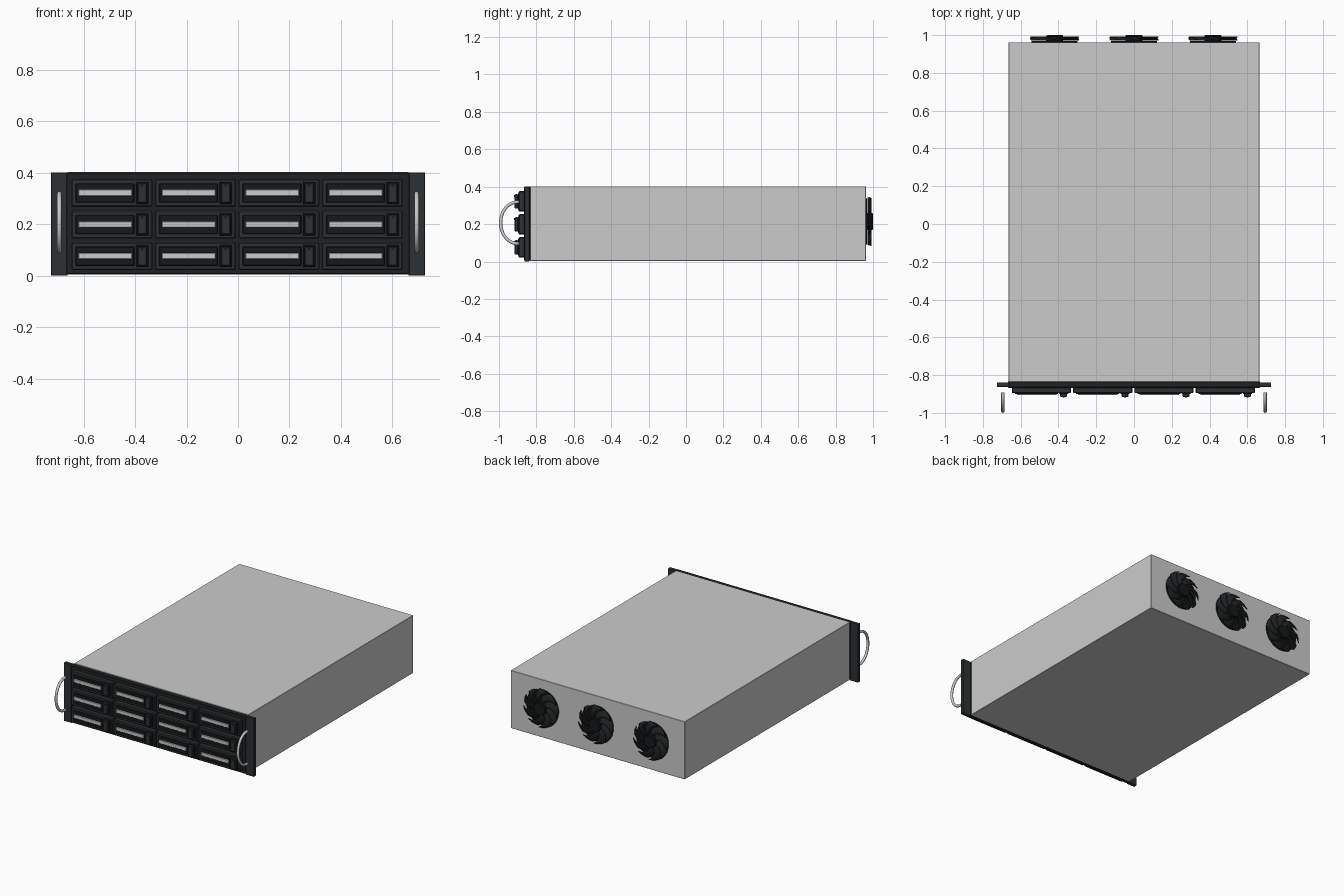
import bpy, bmesh, math
from mathutils import Vector

if "Cube" in bpy.data.objects:
    bpy.data.objects.remove(bpy.data.objects["Cube"])


def mat(name, r, g, b):
    m = bpy.data.materials.new(name)
    m.diffuse_color = (r, g, b, 1)
    m.use_nodes = True
    m.node_tree.nodes["Principled BSDF"].inputs["Base Color"].default_value = m.diffuse_color
    return m


BLACK = mat("black_plastic", 0.008, 0.009, 0.01)
DARK = mat("dark_metal", 0.025, 0.031, 0.033)
SHADOW = mat("charcoal", 0.013, 0.016, 0.017)


def make(name, bm, material=None, bevel=0.0):
    bmesh.ops.recalc_face_normals(bm, faces=bm.faces)
    me = bpy.data.meshes.new(name)
    bm.to_mesh(me)
    bm.free()
    ob = bpy.data.objects.new(name, me)
    bpy.context.collection.objects.link(ob)
    if material:
        me.materials.append(material)
    if bevel:
        b = ob.modifiers.new("bevel", 'BEVEL')
        b.width, b.segments = bevel, 1
    return ob


def smooth(ob):
    bpy.ops.object.select_all(action='DESELECT')
    ob.select_set(True)
    bpy.context.view_layer.objects.active = ob
    bpy.ops.object.shade_smooth_by_angle(angle=math.radians(35))


def box(name, x, y, z, material=None, bevel=0.0):
    bm = bmesh.new()
    bmesh.ops.create_cube(bm, size=1)
    for v in bm.verts:
        v.co = Vector([(a + b) / 2 + c * (b - a) for c, (a, b) in zip(v.co, (x, y, z))])
    return make(name, bm, material, bevel)


def cyl_y(name, x, z, r, y0, y1, material, segs=48, r1=None, bevel=0.0):
    ob_bm = bmesh.new()
    bmesh.ops.create_cone(ob_bm, cap_ends=True, segments=segs, radius1=r,
                          radius2=r if r1 is None else r1, depth=y1 - y0)
    for v in ob_bm.verts:
        v.co = Vector((x + v.co.x, (y0 + y1) / 2 + v.co.z, z - v.co.y))
    ob = make(name, ob_bm, material, bevel)
    smooth(ob)
    return ob


# chassis and front panel
box("chassis", (-0.664, 0.664), (-0.836, 0.962), (0.004, 0.402), bevel=0.002)
box("front_panel", (-0.667, 0.667), (-0.867, -0.832), (0.006, 0.4), SHADOW, 0.003)

# rack ears and handles
for s, side in ((-1, "left"), (1, "right")):
    box(side + "_rack_ear", sorted((s * 0.662, s * 0.726)), (-0.863, -0.838),
        (0.0, 0.401), DARK, 0.002)
    cu = bpy.data.curves.new(side + "_handle", 'CURVE')
    cu.dimensions, cu.bevel_depth, cu.bevel_resolution = '3D', 0.009, 3
    cu.use_fill_caps = True
    sp = cu.splines.new('POLY')
    n = 24
    sp.points.add(n)
    for i, p in enumerate(sp.points):
        a = math.pi * (i / n - 0.5)
        p.co = (s * 0.694, -0.892 - 0.099 * math.cos(a) ** 0.9 if 0 < i < n else -0.892,
                0.207 + 0.112 * math.sin(a), 1)
        sp.use_smooth = True
    ob = bpy.data.objects.new(side + "_handle", cu)
    bpy.context.collection.objects.link(ob)

# drive trays: 4 columns by 3 rows
for c in range(4):
    for r in range(3):
        x, z, tag = -0.647 + 0.3243 * c, 0.021 + 0.1228 * r, f"_{c}_{r}"
        box("drive_tray" + tag, (x, x + 0.314), (-0.896, -0.862), (z, z + 0.109), DARK, 0.005)
        box("tray_bezel" + tag, (x + 0.016, x + 0.245), (-0.901, -0.89),
            (z + 0.017, z + 0.092), BLACK, 0.003)
        box("tray_label_bar" + tag, (x + 0.027, x + 0.236), (-0.906, -0.896),
            (z + 0.043, z + 0.067), None, 0.002)
        # latch with inset seat and release button
        box("latch_seat" + tag, (x + 0.25, x + 0.3), (-0.899, -0.89),
            (z + 0.012, z + 0.098), BLACK, 0.002)
        box("latch" + tag, (x + 0.256, x + 0.293), (-0.916, -0.896),
            (z + 0.016, z + 0.093), DARK, 0.004)
        cyl_y("latch_button" + tag, x + 0.2745, z + 0.083, 0.005, -0.919, -0.912, BLACK, 12)


# rear fans
def fan_blades(name, cx, cz, count=9, steps=6):
    bm = bmesh.new()
    for k in range(count):
        rows = []
        for i in range(steps + 1):
            t = i / steps
            rad = 0.04 + 0.09 * t
            base = 2 * math.pi * k / count + 0.75 * t ** 1.3
            row = []
            for j in range(4):
                u = j / 3
                a = base + u * 0.56
                row.append(bm.verts.new((cx + rad * math.cos(a), 0.973 + 0.018 * u,
                                         cz + rad * math.sin(a))))
            rows.append(row)
        for p, q in zip(rows, rows[1:]):
            for j in range(3):
                bm.faces.new((p[j], p[j + 1], q[j + 1], q[j]))
    ob = make(name, bm, SHADOW)
    m = ob.modifiers.new("thickness", 'SOLIDIFY')
    m.thickness, m.offset = 0.004, 0
    smooth(ob)


for i, cx in enumerate((-0.42, 0.0, 0.418)):
    cz = 0.214
    cyl_y(f"fan_backing_{i}", cx, cz, 0.122, 0.955, 0.969, BLACK, 64)
    fan_blades(f"fan_blades_{i}", cx, cz)
    cyl_y(f"fan_hub_{i}", cx, cz, 0.045, 0.96, 1.0, BLACK, 40, bevel=0.004)
